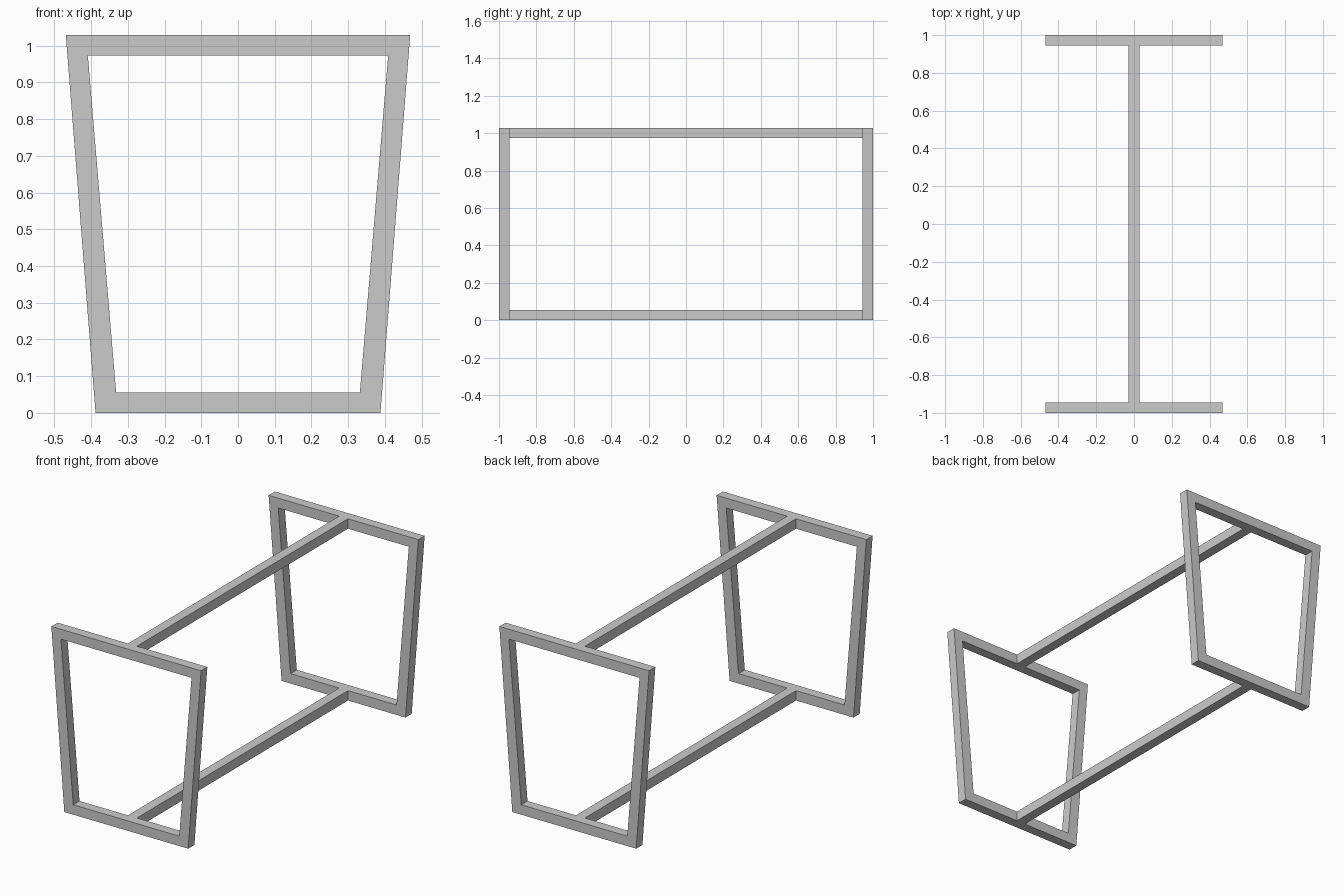
import bpy
import bmesh

if "Cube" in bpy.data.objects:
    bpy.data.objects.remove(bpy.data.objects["Cube"])

TUBE = 0.056      # square tube thickness
HEIGHT = 1.029
# Trapezoid corners (x, z), outer and inner edge of the end frame
OUTER = [(-0.388, 0), (0.388, 0), (0.469, HEIGHT), (-0.469, HEIGHT)]
INNER = [(-0.332, TUBE), (0.332, TUBE), (0.409, HEIGHT - TUBE), (-0.409, HEIGHT - TUBE)]


def make_object(name, bm):
    bmesh.ops.recalc_face_normals(bm, faces=bm.faces)
    mesh = bpy.data.meshes.new(name)
    bm.to_mesh(mesh)
    bm.free()
    obj = bpy.data.objects.new(name, mesh)
    bpy.context.collection.objects.link(obj)
    return obj


def end_frame(name, y):
    """Flat trapezoid ring starting at y, extruded one tube thickness along +y."""
    bm = bmesh.new()
    outer = [bm.verts.new((x, y, z)) for x, z in OUTER]
    inner = [bm.verts.new((x, y, z)) for x, z in INNER]
    faces = []
    for i in range(4):
        j = (i + 1) % 4
        faces.append(bm.faces.new((outer[i], outer[j], inner[j], inner[i])))
    ext = bmesh.ops.extrude_face_region(bm, geom=faces, use_keep_orig=True)
    moved = [g for g in ext["geom"] if isinstance(g, bmesh.types.BMVert)]
    bmesh.ops.translate(bm, verts=moved, vec=(0, TUBE, 0))
    return make_object(name, bm)


def rail(name, z):
    """Straight square bar between the two end frames."""
    bm = bmesh.new()
    bmesh.ops.create_cube(bm, size=1)
    bmesh.ops.scale(bm, verts=bm.verts, vec=(TUBE, 2 - 2 * TUBE, TUBE))
    bmesh.ops.translate(bm, verts=bm.verts, vec=(0, 0, z))
    return make_object(name, bm)


# Trapezoid leg frames at both ends
end_frame("front_leg_frame", -1)
end_frame("back_leg_frame", 1 - TUBE)

# Long centre rails joining the frames
rail("bottom_rail", TUBE / 2)
rail("top_rail", HEIGHT - TUBE / 2)
